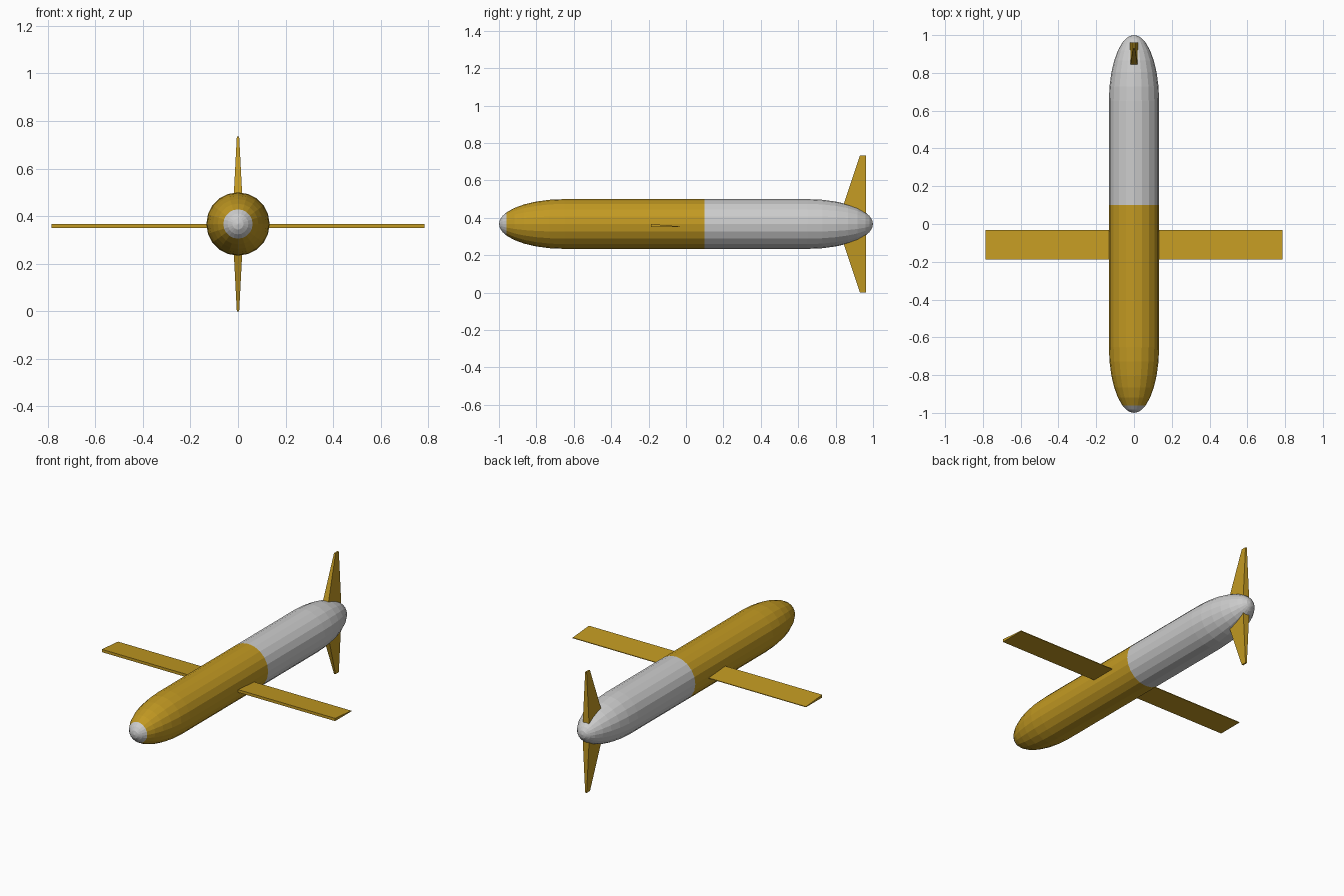
import bpy, bmesh, math

if "Cube" in bpy.data.objects:
    bpy.data.objects.remove(bpy.data.objects["Cube"])

def mat(name, rgb):
    m = bpy.data.materials.new(name)
    m.diffuse_color = (*rgb, 1)
    m.use_nodes = True
    m.node_tree.nodes["Principled BSDF"].inputs["Base Color"].default_value = m.diffuse_color
    return m

gold = mat("gold", (0.54, 0.32, 0.016))
white = mat("light_grey", (0.60, 0.60, 0.60))
ZC, R, SIDES = 0.367, 0.133, 20

def finish(bm, name, mats):
    bmesh.ops.recalc_face_normals(bm, faces=bm.faces[:])
    me = bpy.data.meshes.new(name)
    bm.to_mesh(me)
    bm.free()
    for m in mats:
        me.materials.append(m)
    ob = bpy.data.objects.new(name, me)
    bpy.context.collection.objects.link(ob)
    return ob

# Fuselage: straight tube with elliptical ends, lathed round the y axis
L = 0.35
ys = [-0.65 - L * math.cos(math.radians(a)) for a in (0, 10, 19, 27.6, 40, 52, 64, 77, 90)]
ys = ys + [0.1] + [-y for y in reversed(ys)]
bm = bmesh.new()
verts = []
for y in ys:
    u = max(0, (abs(y) - 0.65) / L)
    r = R * math.sqrt(max(0, 1 - u * u))
    verts.append(bm.verts.new((r, y, ZC)))
edges = [bm.edges.new(p) for p in zip(verts, verts[1:])]
bmesh.ops.spin(bm, geom=verts + edges, cent=(0, 0, ZC), axis=(0, 1, 0),
               angle=math.tau, steps=SIDES, use_merge=True)
bmesh.ops.remove_doubles(bm, verts=bm.verts[:], dist=1e-4)
# White nose tip and white rear half, gold between
for f in bm.faces:
    y = f.calc_center_median().y
    f.material_index = 1 if y < -0.96 or y > 0.1 else 0
finish(bm, "fuselage", [gold, white])

def loft(name, a, b):
    """Solid between two matching outlines."""
    bm = bmesh.new()
    va, vb = [bm.verts.new(p) for p in a], [bm.verts.new(p) for p in b]
    bm.faces.new(va)
    bm.faces.new(vb)
    n = len(a)
    for i in range(n):
        j = (i + 1) % n
        bm.faces.new((va[i], va[j], vb[j], vb[i]))
    return finish(bm, name, [gold])

# Wings: straight wedge section, thick at the front
section = [(-0.188, 0.350), (-0.032, 0.350), (-0.032, 0.354), (-0.188, 0.367)]
for side, s in (("right", 1), ("left", -1)):
    loft(side + "_wing", *[[(s * x, y, z) for y, z in section] for x in (0.08, 0.785)])

# Tail fins: tapered, swept leading edge, upright trailing edge
for side, s in (("upper", 1), ("lower", -1)):
    def outline(h, y0, w):
        return [(-w, y0, ZC + s * h), (w, y0, ZC + s * h),
                (w, 0.962, ZC + s * h), (-w, 0.962, ZC + s * h)]
    loft(side + "_tail_fin", outline(0.0, 0.808, 0.024), outline(0.367, 0.93, 0.005))
